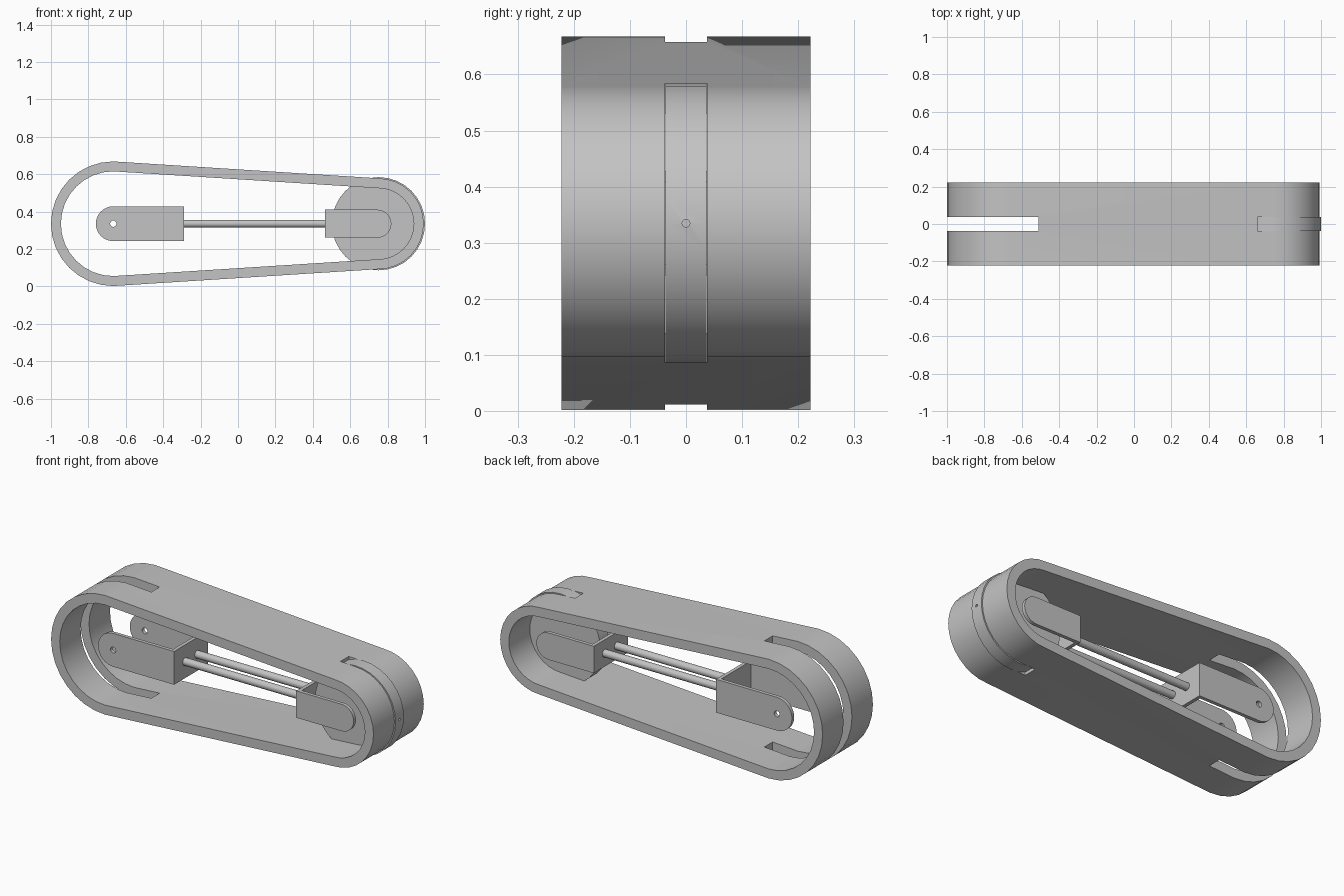
import bpy, bmesh, math
from mathutils import Matrix

if "Cube" in bpy.data.objects:
    bpy.data.objects.remove(bpy.data.objects["Cube"])

MID = 0.335      # height of the shared centre line
SLOT = 0.037     # half width of the slots and wheel
FORK = 0.15      # half width of the forks
WALL = 0.02      # fork wall thickness

grey = bpy.data.materials.new("light_grey")
grey.use_nodes = True
colour = (0.55, 0.55, 0.55, 1)
grey.diffuse_color = colour
grey.node_tree.nodes["Principled BSDF"].inputs["Base Color"].default_value = colour


def make(name, bm):
    bmesh.ops.recalc_face_normals(bm, faces=bm.faces)
    mesh = bpy.data.meshes.new(name)
    bm.to_mesh(mesh)
    bm.free()
    mesh.materials.append(grey)
    obj = bpy.data.objects.new(name, mesh)
    bpy.context.collection.objects.link(obj)
    return obj


def prism(name, points, half):
    """Extrude an x-z outline symmetrically along y."""
    bm = bmesh.new()
    face = bm.faces.new([bm.verts.new((x, -half, z)) for x, z in points])
    moved = bmesh.ops.extrude_face_region(bm, geom=[face])["geom"]
    verts = [v for v in moved if isinstance(v, bmesh.types.BMVert)]
    bmesh.ops.translate(bm, verts=verts, vec=(0, 2 * half, 0))
    return make(name, bm)


def box(name, x0, x1, half, z0=-1, z1=2):
    return prism(name, [(x0, z0), (x1, z0), (x1, z1), (x0, z1)], half)


def rod(name, x, y, radius, length, axis, sides=24):
    bm = bmesh.new()
    turn = Matrix.Rotation(math.pi / 2, 4, "Y" if axis == "X" else "X")
    bmesh.ops.create_cone(bm, cap_ends=True, segments=sides, radius1=radius,
                          radius2=radius, depth=length,
                          matrix=Matrix.Translation((x, y, MID)) @ turn)
    return make(name, bm)


def arc(x, radius, start, steps=16):
    angles = [start + math.pi * i / steps for i in range(steps + 1)]
    return [(x + radius * math.cos(a), MID + radius * math.sin(a)) for a in angles]


def cut(obj, cutter):
    mod = obj.modifiers.new("cut", "BOOLEAN")
    mod.operation, mod.solver, mod.object = "DIFFERENCE", "EXACT", cutter
    select(obj)
    bpy.ops.object.modifier_apply(modifier=mod.name)
    bpy.data.objects.remove(cutter)


def select(obj):
    bpy.ops.object.select_all(action="DESELECT")
    obj.select_set(True)
    bpy.context.view_layer.objects.active = obj


def smooth(obj):
    select(obj)
    bpy.ops.object.shade_smooth_by_angle(angle=math.radians(30))


def loop(big, small):
    """Outline of a tapered loop: a large left end and a small right end."""
    half_turn = math.pi / 2
    return arc(-0.667, big, half_turn) + arc(0.75, small, -half_turn)


# Tapered band with a slot at each end
band = prism("band", loop(0.333, 0.243), 0.222)
cut(band, prism("inner_cutter", loop(0.28, 0.19), 0.5))
cut(band, box("left_slot_cutter", -1.5, -0.51, SLOT))
cut(band, box("right_slot_cutter", 0.66, 1.5, SLOT))
smooth(band)

# Wheel seated in the right slot, with a small hole in its rim
wheel = rod("wheel", 0.751, 0, 0.249, 2 * SLOT - 0.001, "Y", 32)
cut(wheel, rod("rim_hole_cutter", 1.0, 0, 0.007, 0.2, "X", 12))
smooth(wheel)


def fork(name, tip, back, radius):
    """U-shaped bracket: two round-ended plates joined by a back wall."""
    side = 1 if tip > back else -1
    outline = arc(tip, radius, -side * math.pi / 2)
    outline += [(back, MID + side * radius), (back, MID - side * radius)]
    obj = prism(name, outline, FORK)
    ends = sorted((back + side * WALL, tip + side * 0.5))
    cut(obj, box("gap_cutter", ends[0], ends[1], FORK - WALL))
    return obj


left_fork = fork("left_fork", -0.667, -0.29, 0.093)
cut(left_fork, rod("pin_hole_cutter", -0.667, 0, 0.017, 1, "Y", 16))
right_fork = fork("right_fork", 0.745, 0.465, 0.075)
smooth(left_fork)
smooth(right_fork)

# Pair of rods joining the forks
for label, y in (("front_rod", -0.053), ("back_rod", 0.053)):
    smooth(rod(label, 0.0875, y, 0.021, 0.765, "X"))
